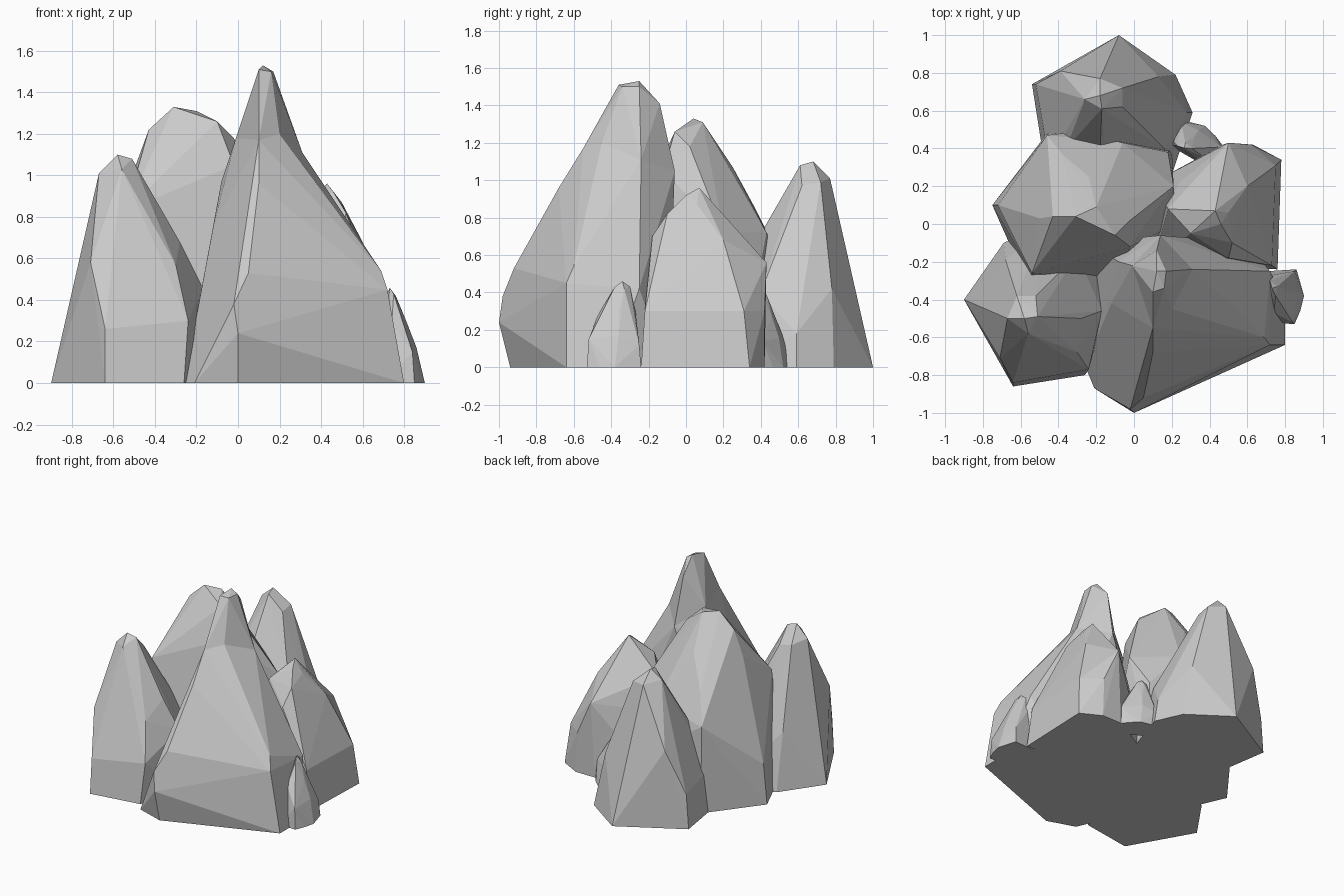
import bpy, bmesh, math
from mathutils import Matrix, Vector


def rock(name, *groups, matrix=Matrix()):
    """Faceted rock: convex hull of each group of corner points."""
    mesh = bpy.data.meshes.new(name)
    bm = bmesh.new()
    for pts in groups:
        verts = [bm.verts.new(matrix @ Vector(p)) for p in pts]
        res = bmesh.ops.convex_hull(bm, input=verts)
        junk = {v for v in res["geom_interior"] + res["geom_unused"]
                if isinstance(v, bmesh.types.BMVert)}
        bmesh.ops.delete(bm, geom=list(junk), context='VERTS')
    bmesh.ops.dissolve_limit(bm, angle_limit=math.radians(2),
                             verts=bm.verts[:], edges=bm.edges[:])
    bmesh.ops.recalc_face_normals(bm, faces=bm.faces[:])
    bm.to_mesh(mesh)
    bm.free()
    ob = bpy.data.objects.new(name, mesh)
    bpy.context.collection.objects.link(ob)
    return ob


def turn(angle, src, dst, scale=1.0):
    """Rotate and scale about src, then move src to dst."""
    return (Matrix.Translation((*dst, 0)) @ Matrix.Rotation(math.radians(angle), 4, 'Z')
            @ Matrix.Scale(scale, 4) @ Matrix.Translation((-src[0], -src[1], 0)))


# Tallest front peak: broad body plus narrow spire
shoulder = [(.31, -.24, 1.11), (.2, -.45, 1.2), (.1, -.55, 1.17), (-.01, -.22, 1.18), (.14, -.06, 1.05)]
rock("main_peak",
     shoulder + [(-.26, -.75, 0), (-.21, -.87, 0), (0, -.94, 0), (.8, -.64, 0), (.8, -.4, 0),
                 (.6, -.1, 0), (-.24, -.1, 0), (0, -1, .24), (-.02, -.98, .38), (.05, -.92, .53),
                 (.72, -.64, .45), (.69, -.6, .54), (.72, -.25, .42), (.56, -.25, .69),
                 (.33, -.57, .85), (.06, -.8, .7), (.1, -.68, .96),
                 (-.17, -.5, .45), (-.12, -.42, .75), (-.08, -.2, .97)],
     shoulder + [(.12, -.25, 1.53), (.1, -.36, 1.51), (.16, -.34, 1.5), (.17, -.25, 1.5),
                 (.12, -.14, 1.41)])

# Broad rock behind on the left
rock("broad_rock",
     [(-.75, .1, 0), (-.46, .48, 0), (-.3, .49, 0), (.2, .4, 0), (.22, 0, 0), (-.56, -.33, 0),
      (-.1, -.3, 0), (-.72, .1, .3), (-.46, .47, .65), (-.3, .49, .55), (-.06, .43, .72), (.18, .38, .45),
      (.21, .2, .72), (-.31, .04, 1.33), (-.2, .09, 1.31), (-.1, -.06, 1.26), (-.02, .02, 1.18),
      (-.43, .04, 1.22), (-.5, .03, 1.03), (-.38, .37, .85), (-.24, .25, 1.07),
      (-.54, -.26, .83), (-.02, -.12, 1.05)])

# Steep rock, used at the front left and turned at the back
steep = [(-.9, -.4, 0), (-.69, -.1, 0), (-.64, -.86, 0), (-.26, -.8, 0), (-.15, -.45, 0), (-.16, -.12, 0),
         (-.49, -.01, 0), (-.64, -.84, .26), (-.71, -.71, .58), (-.68, -.19, .42), (-.49, -.04, .18),
         (-.24, -.77, .3), (-.17, -.46, .46), (-.28, -.5, .68), (-.3, -.68, .57), (-.3, -.16, .4),
         (-.42, -.48, .89), (-.58, -.5, 1.1), (-.51, -.49, 1.08), (-.67, -.5, 1.01), (-.62, -.38, .99),
         (-.52, -.38, .97), (-.56, -.58, 1.03)]
rock("left_rock", steep)
rock("back_rock", steep, matrix=turn(-90, (-.9, -.4), (-.08, 1.0)))

# Lower rock on the right
rock("right_rock",
     [(.78, .34, 0), (.63, .42, 0), (.47, .42, 0), (.1, .22, 0), (.76, -.24, 0), (.1, -.2, 0),
      (.75, .31, .3), (.62, .42, .3), (.5, .43, .56), (.24, .22, .5), (.73, -.22, .3),
      (.43, .07, .96), (.46, .0, .92), (.5, .06, .87), (.43, .14, .87), (.18, .08, .72),
      (.52, -.1, .82), (.6, .2, .68), (.5, -.18, .7), (.3, -.05, .82)])

# Two small leaning stones
small = [(.9, -.38, 0), (.88, -.46, 0), (.85, -.53, 0), (.7, -.52, 0), (.7, -.25, 0), (.86, -.24, 0),
         (.86, -.36, .17), (.84, -.52, .15), (.85, -.25, .12), (.74, -.47, .28), (.73, -.27, .3),
         (.73, -.34, .46), (.75, -.38, .43), (.76, -.33, .42), (.72, -.3, .43), (.81, -.36, .3)]
rock("small_stone_right", small)
rock("small_stone_back", small, matrix=turn(60, (.8, -.38), (.33, .44), .92))
